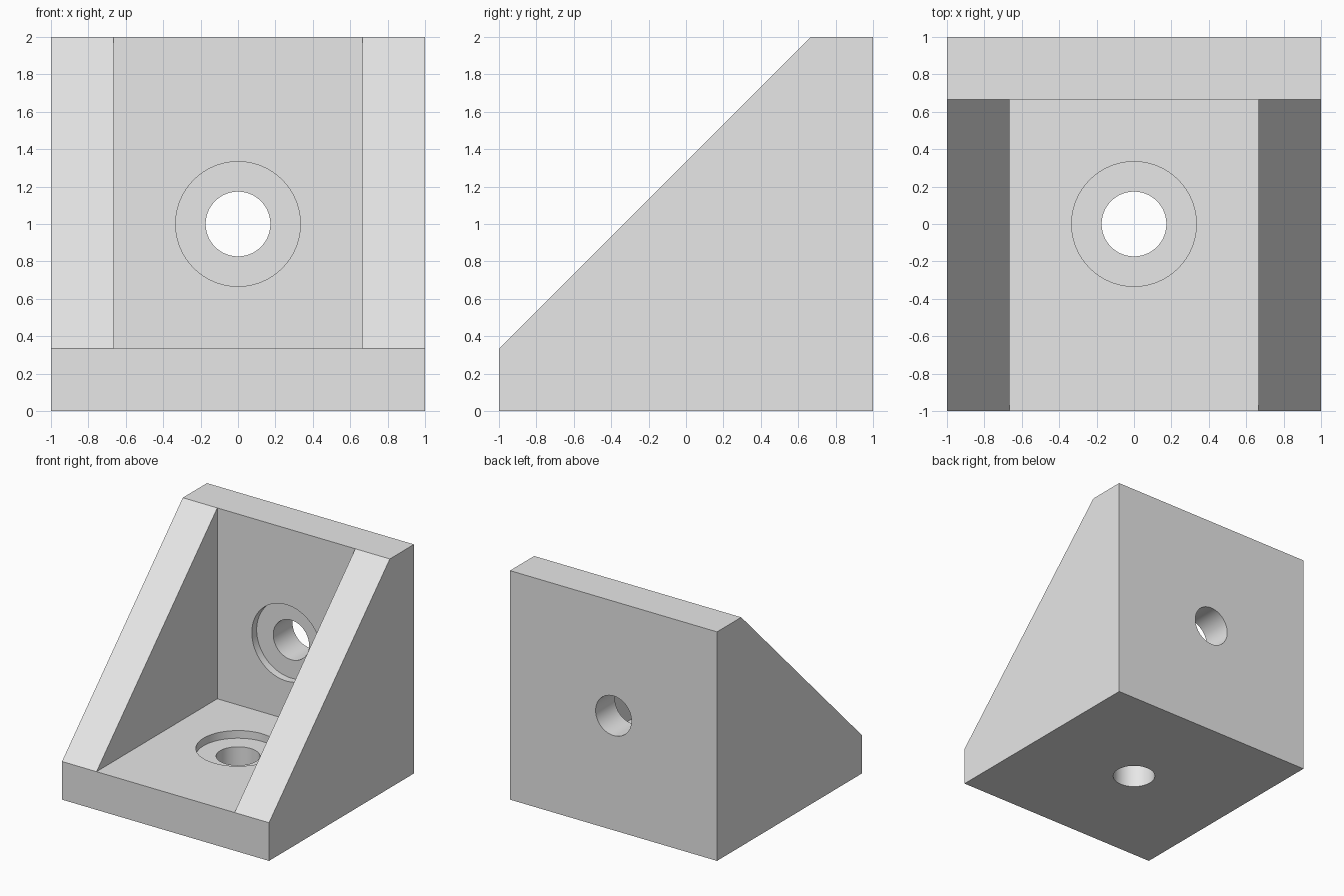
import bpy, bmesh, math
from mathutils import Matrix, Vector

if "Cube" in bpy.data.objects:
    bpy.data.objects.remove(bpy.data.objects["Cube"], do_unlink=True)

WALL = 1 / 3          # thickness of plates and gussets
HOLE_R = 0.173        # bolt hole radius
BORE_R = 1 / 3        # counterbore radius
BORE_DEPTH = 0.067

grey = bpy.data.materials.new("light grey")
grey.use_nodes = True
grey.diffuse_color = (0.8, 0.8, 0.8, 1)
grey.node_tree.nodes["Principled BSDF"].inputs["Base Color"].default_value = (0.8, 0.8, 0.8, 1)


def make_object(name, bm):
    bmesh.ops.recalc_face_normals(bm, faces=bm.faces)
    mesh = bpy.data.meshes.new(name)
    bm.to_mesh(mesh)
    bm.free()
    mesh.materials.append(grey)
    obj = bpy.data.objects.new(name, mesh)
    bpy.context.collection.objects.link(obj)
    return obj


def prism(name, profile, half_width):
    """Extrude a (y, z) profile along x."""
    bm = bmesh.new()
    face = bm.faces.new([bm.verts.new((-half_width, y, z)) for y, z in profile])
    out = bmesh.ops.extrude_face_region(bm, geom=[face])
    verts = [v for v in out["geom"] if isinstance(v, bmesh.types.BMVert)]
    bmesh.ops.translate(bm, verts=verts, vec=(2 * half_width, 0, 0))
    return make_object(name, bm)


def cylinder(name, radius, start, end):
    """Cylinder between two points."""
    start, end = Vector(start), Vector(end)
    axis = end - start
    turn = axis.to_track_quat("Z", "Y").to_matrix().to_4x4()
    bm = bmesh.new()
    bmesh.ops.create_cone(bm, cap_ends=True, segments=96, radius1=radius, radius2=radius,
                          depth=axis.length,
                          matrix=Matrix.Translation((start + end) / 2) @ turn)
    return make_object(name, bm)


def cut(target, cutter):
    mod = target.modifiers.new("cut", "BOOLEAN")
    mod.operation = "DIFFERENCE"
    mod.solver = "EXACT"
    mod.object = cutter
    bpy.context.view_layer.objects.active = target
    bpy.ops.object.modifier_apply(modifier=mod.name)
    bpy.data.objects.remove(cutter, do_unlink=True)


# Solid wedge with blunt tips
bracket = prism("corner_bracket",
                [(-1, 0), (1, 0), (1, 2), (1 - WALL, 2), (-1, WALL)], 1)

# Open space between the two side gussets
cut(bracket, prism("pocket_cutter",
                   [(-1.2, WALL), (1 - WALL, WALL), (1 - WALL, 2.2), (-1.2, 2.2)], 1 - WALL))

# Bolt hole and counterbore in the base plate
cut(bracket, cylinder("base_bore_cutter", BORE_R, (0, 0, WALL - BORE_DEPTH), (0, 0, WALL + 0.1)))
cut(bracket, cylinder("base_hole_cutter", HOLE_R, (0, 0, -0.1), (0, 0, WALL + 0.1)))

# Bolt hole and counterbore in the back plate
back = 1 - WALL
cut(bracket, cylinder("back_bore_cutter", BORE_R, (0, back + BORE_DEPTH, 1), (0, back - 0.1, 1)))
cut(bracket, cylinder("back_hole_cutter", HOLE_R, (0, 1.1, 1), (0, back - 0.1, 1)))

# Smooth hole walls, sharp corners
bpy.ops.object.select_all(action="DESELECT")
bracket.select_set(True)
bpy.context.view_layer.objects.active = bracket
bpy.ops.object.shade_smooth_by_angle(angle=math.radians(30))
